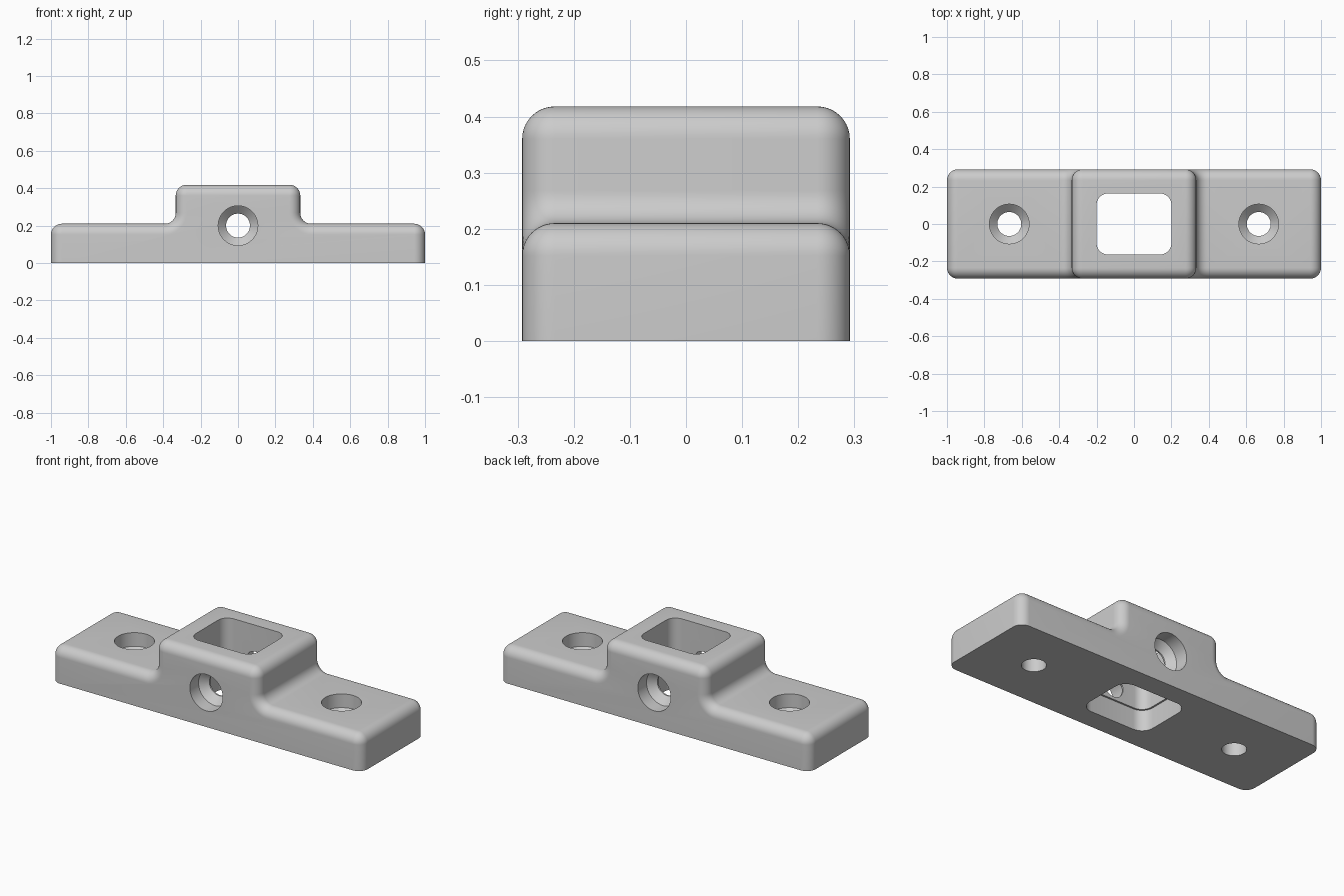
import bpy, bmesh
from math import sin, cos, pi, radians
from mathutils import Matrix

if "Cube" in bpy.data.objects:
    bpy.data.objects.remove(bpy.data.objects["Cube"])

BASE_H, HUB_H, HUB_X, HALF_Y, R = 0.21, 0.418, 0.333, 0.292, 0.058
SEG = 10
HEAD_R, SHANK_R = 0.106, 0.064

grey = bpy.data.materials.new("light grey")
grey.use_nodes = True
colour = (0.6, 0.6, 0.6, 1)
grey.diffuse_color = colour
grey.node_tree.nodes["Principled BSDF"].inputs["Base Color"].default_value = colour


def arc(cx, cz, r, a0, a1, n=SEG):
    steps = [radians(a0 + (a1 - a0) * i / n) for i in range(n + 1)]
    return [(cx + r * cos(a), cz + r * sin(a)) for a in steps]


def loft(name, rings):
    """Skin closed rings of equal length and cap both ends."""
    bm = bmesh.new()
    loops = [[bm.verts.new(p) for p in ring] for ring in rings]
    for a, b in zip(loops, loops[1:]):
        for i in range(len(a)):
            j = (i + 1) % len(a)
            bm.faces.new((a[i], a[j], b[j], b[i]))
    bm.faces.new(loops[0])
    bm.faces.new(loops[-1])
    bmesh.ops.remove_doubles(bm, verts=bm.verts, dist=1e-5)
    bmesh.ops.recalc_face_normals(bm, faces=bm.faces)
    mesh = bpy.data.meshes.new(name)
    bm.to_mesh(mesh)
    bm.free()
    mesh.materials.append(grey)
    obj = bpy.data.objects.new(name, mesh)
    bpy.context.collection.objects.link(obj)
    return obj


def outline(d):
    """Stepped front outline with rounded corners, inset by d (not at the bottom)."""
    half = [(1 - d, 0)]
    half += arc(1 - R, BASE_H - R, R - d, 0, 90)
    half += arc(HUB_X + R, BASE_H + R, R + d, 270, 180)
    half += arc(HUB_X - R, HUB_H - R, R - d, 0, 90)
    return half + [(-x, z) for x, z in reversed(half)]


def rounded_rect(hx, hy, r):
    pts = []
    for sx, sy, a in ((1, 1, 0), (-1, 1, 90), (-1, -1, 180), (1, -1, 270)):
        pts += arc(sx * (hx - r), sy * (hy - r), r, a, a + 90, 8)
    return pts


def prism(name, shape, z0, z1):
    return loft(name, [[(x, y, z) for x, y in shape] for z in (z0, z1)])


def turned(name, profile, matrix):
    rings = [[(x, y, h) for x, y in arc(0, 0, r, 0, 360, 48)[:-1]] for r, h in profile]
    obj = loft(name, rings)
    obj.data.transform(matrix)
    return obj


# Bracket body: rounded front and back edges follow a quarter circle
quarter = [pi / 2 * i / SEG for i in range(SEG + 1)]
depths = [(-(HALF_Y - R + R * cos(a)), R * (1 - sin(a))) for a in quarter]
depths += [(-y, d) for y, d in reversed(depths)]
body = loft("mounting_bracket", [[(x, y, z) for x, z in outline(d)] for y, d in depths])

# Pocket, with a slightly wider mouth underneath
cutters = [
    prism("pocket_cutter", rounded_rect(0.2, 0.163, 0.06), -0.1, 0.6),
    prism("pocket_mouth_cutter", rounded_rect(0.21, 0.173, 0.07), -0.1, 0.12),
]

# Vertical countersunk screw holes through both flanges
vertical = [(SHANK_R, -0.1), (SHANK_R, 0.09), (HEAD_R, 0.13), (HEAD_R, 0.3)]
for side in (-1, 1):
    cutters.append(turned("flange_hole_cutter", vertical,
                          Matrix.Translation((side * 0.667, 0, 0))))

# Cross hole, countersunk at front and back
end = [(SHANK_R, 0.172), (HEAD_R, 0.212), (HEAD_R, 0.4)]
cross = [(r, -h) for r, h in reversed(end)] + end
cutters.append(turned("cross_hole_cutter", cross,
                      Matrix.Translation((0, 0, 0.2)) @ Matrix.Rotation(pi / 2, 4, "X")))

bpy.ops.object.select_all(action="DESELECT")
bpy.context.view_layer.objects.active = body
body.select_set(True)
for cutter in cutters:
    mod = body.modifiers.new("cut", "BOOLEAN")
    mod.operation, mod.solver, mod.object = "DIFFERENCE", "EXACT", cutter
    bpy.ops.object.modifier_apply(modifier=mod.name)
    bpy.data.objects.remove(cutter)

bpy.ops.object.shade_smooth_by_angle(angle=radians(30))
